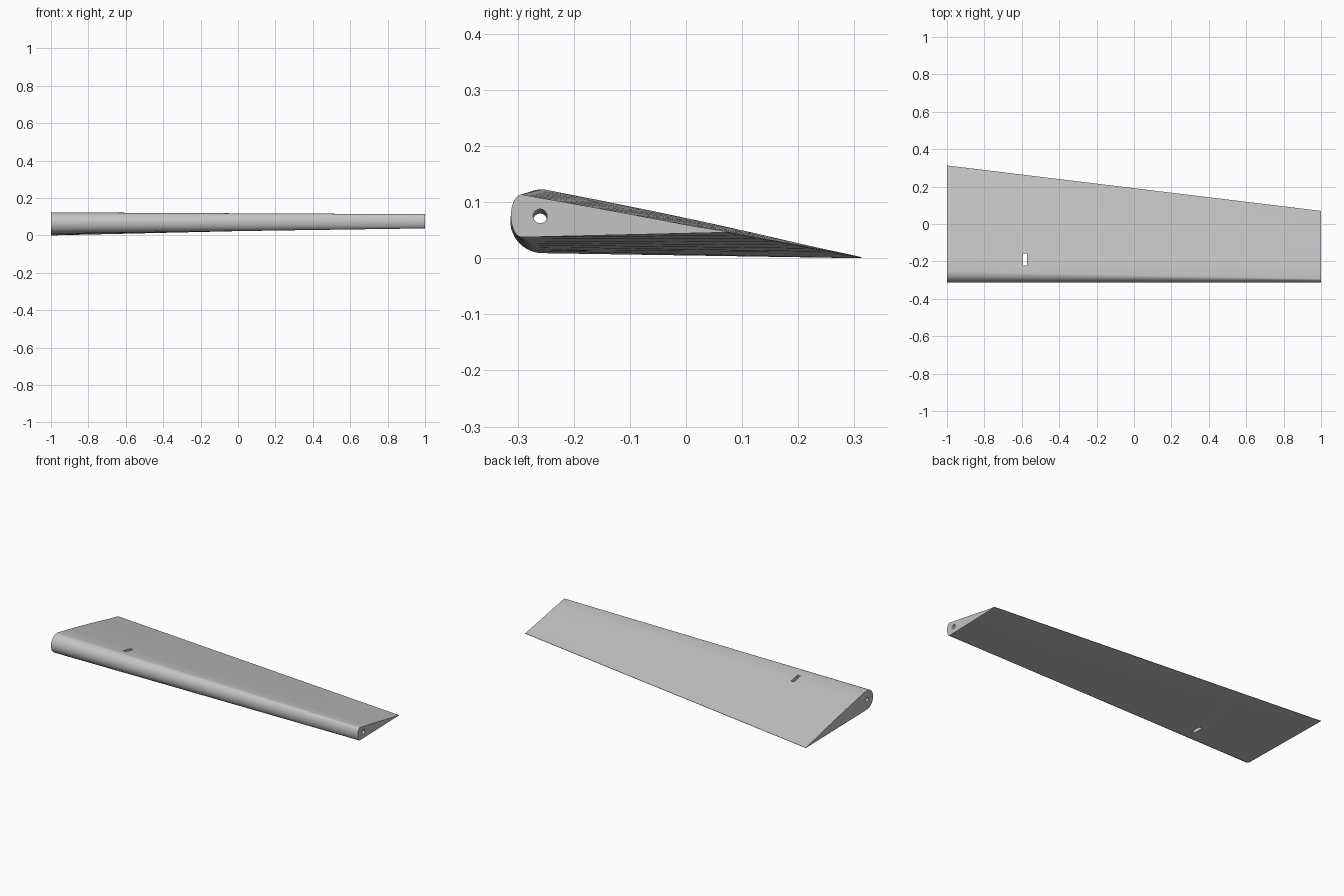
import bpy, bmesh, math
from mathutils import Vector

cube = bpy.data.objects.get("Cube")
if cube:
    bpy.data.objects.remove(cube, do_unlink=True)

# Plain grey material
grey = bpy.data.materials.new("light_grey")
grey.use_nodes = True
colour = (0.55, 0.55, 0.55, 1)
grey.diffuse_color = colour
grey.node_tree.nodes["Principled BSDF"].inputs["Base Color"].default_value = colour


def section(nose, radii, tail, bulge, steps=24, panels=6):
    """Aerofoil outline: elliptical nose, gently bowed top, flat underside."""
    pts = []
    for i in range(steps + 1):
        a = math.radians(270 - 180 * i / steps)
        pts.append(Vector((nose[0] + radii[0] * math.cos(a), nose[1] + radii[1] * math.sin(a))))
    top, end = pts[-1].copy(), Vector(tail)
    for i in range(1, panels):
        t = i / panels
        p = top.lerp(end, t)
        p.y += bulge * math.sin(math.pi * t)
        pts.append(p)
    pts.append(end + Vector((0, 0.002)))
    pts.append(end)
    return pts


# Tapered flap lofted from root to tip
root = section((-0.255, 0.066), (0.058, 0.057), (0.313, 0.0), 0.004)
tip = section((-0.293, 0.0755), (0.019, 0.038), (0.07, 0.046), 0.001)
bm = bmesh.new()
SPANS = 8
rings = []
for s in range(SPANS + 1):
    t = s / SPANS
    rings.append([bm.verts.new((-1 + 2 * t, *a.lerp(b, t))) for a, b in zip(root, tip)])
for r0, r1 in zip(rings, rings[1:]):
    for i in range(len(r0)):
        j = (i + 1) % len(r0)
        bm.faces.new((r0[i], r0[j], r1[j], r1[i]))
bm.faces.new(rings[0])
bm.faces.new(rings[-1][::-1])
bmesh.ops.recalc_face_normals(bm, faces=bm.faces)
mesh = bpy.data.meshes.new("wing_flap")
bm.to_mesh(mesh)
bm.free()
mesh.materials.append(grey)
flap = bpy.data.objects.new("wing_flap", mesh)
bpy.context.collection.objects.link(flap)

# Hinge rod bore, running the full span
start, end = Vector((-1, -0.26, 0.067)), Vector((1, -0.26, 0.075))
axis = end - start
bpy.ops.mesh.primitive_cylinder_add(vertices=32, radius=0.0125, depth=axis.length * 1.1,
                                    location=(start + end) / 2,
                                    rotation=axis.to_track_quat("Z", "Y").to_euler())
bore = bpy.context.object
bore.name = "hinge_bore_cutter"

# Control horn slot, cut straight through
bpy.ops.mesh.primitive_cube_add(size=1, location=(-0.583, -0.19, 0.06))
slot = bpy.context.object
slot.name = "horn_slot_cutter"
slot.scale = (0.02, 0.064, 0.4)

bpy.ops.object.select_all(action="DESELECT")
flap.select_set(True)
bpy.context.view_layer.objects.active = flap
for cutter in (bore, slot):
    cutter.hide_render = True
    cutter.data.materials.append(grey)
    cut = flap.modifiers.new(cutter.name, "BOOLEAN")
    cut.operation = "DIFFERENCE"
    cut.solver = "EXACT"
    cut.object = cutter
    bpy.ops.object.modifier_apply(modifier=cut.name)
    bpy.data.objects.remove(cutter, do_unlink=True)

bpy.ops.object.shade_smooth_by_angle(angle=math.radians(30))
